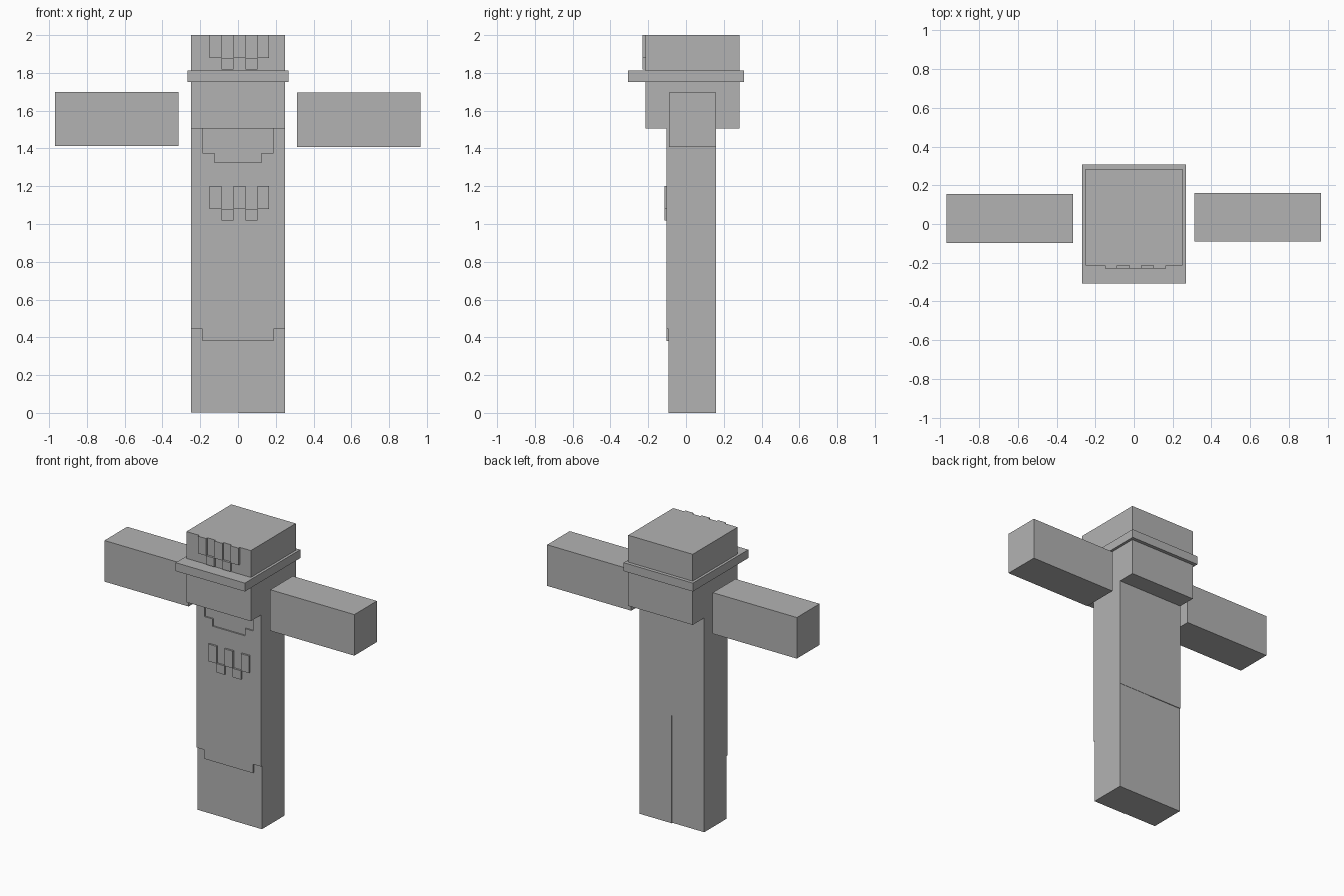
import bpy
import bmesh

if "Cube" in bpy.data.objects:
    bpy.data.objects.remove(bpy.data.objects["Cube"])

# One flat colour for the whole figure
grey = bpy.data.materials.new("plain grey")
grey.diffuse_color = (0.45, 0.45, 0.45, 1)
grey.use_nodes = True
grey.node_tree.nodes["Principled BSDF"].inputs["Base Color"].default_value = grey.diffuse_color


def prism(name, outline, y0, y1):
    """Extrude an (x, z) outline from y0 to y1."""
    bm = bmesh.new()
    face = bm.faces.new([bm.verts.new((x, y0, z)) for x, z in outline])
    moved = bmesh.ops.extrude_face_region(bm, geom=[face])["geom"]
    verts = [v for v in moved if isinstance(v, bmesh.types.BMVert)]
    bmesh.ops.translate(bm, verts=verts, vec=(0, y1 - y0, 0))
    bmesh.ops.recalc_face_normals(bm, faces=bm.faces)
    mesh = bpy.data.meshes.new(name)
    bm.to_mesh(mesh)
    bm.free()
    mesh.materials.append(grey)
    obj = bpy.data.objects.new(name, mesh)
    bpy.context.collection.objects.link(obj)
    return obj


def box(name, x, y, z):
    outline = [(x[0], z[0]), (x[1], z[0]), (x[1], z[1]), (x[0], z[1])]
    return prism(name, outline, *y)


# Head and hat brim
box("head", (-0.25, 0.25), (-0.215, 0.283), (1.505, 2.0))
box("hat_brim", (-0.268, 0.268), (-0.307, 0.307), (1.753, 1.812))

# Torso and legs
box("torso", (-0.25, 0.25), (-0.092, 0.16), (0.755, 1.505))
box("left_leg", (-0.25, 0), (-0.092, 0.155), (0.003, 0.755))
box("right_leg", (0, 0.25), (-0.092, 0.158), (0, 0.755))

# Arms stretched out sideways, clear of the torso
box("left_arm", (-0.968, -0.315), (-0.097, 0.155), (1.412, 1.70))
box("right_arm", (0.313, 0.965), (-0.09, 0.16), (1.407, 1.695))

# Robe front with stepped neckline and hem
half = [(0.187, 0.38), (0.187, 0.443), (0.25, 0.443), (0.25, 1.505),
        (0.187, 1.505), (0.187, 1.377), (0.125, 1.377), (0.125, 1.326)]
robe = half + [(-x, z) for x, z in reversed(half)]
prism("robe_front", robe, -0.102, -0.09)

# Raised emblem on hat and chest: three bars and two lower blocks
for part, front, back, top in (("hat", -0.23, -0.21, 2.0),
                               ("chest", -0.115, -0.10, 1.2)):
    for i in range(5):
        x = -0.15 + i * 0.063
        if i % 2 == 0:
            z = (top - 0.12, top)
        else:
            z = (top - 0.182, top - 0.12)
        box(f"{part}_emblem_{i + 1}", (x, x + 0.063), (front, back), z)
